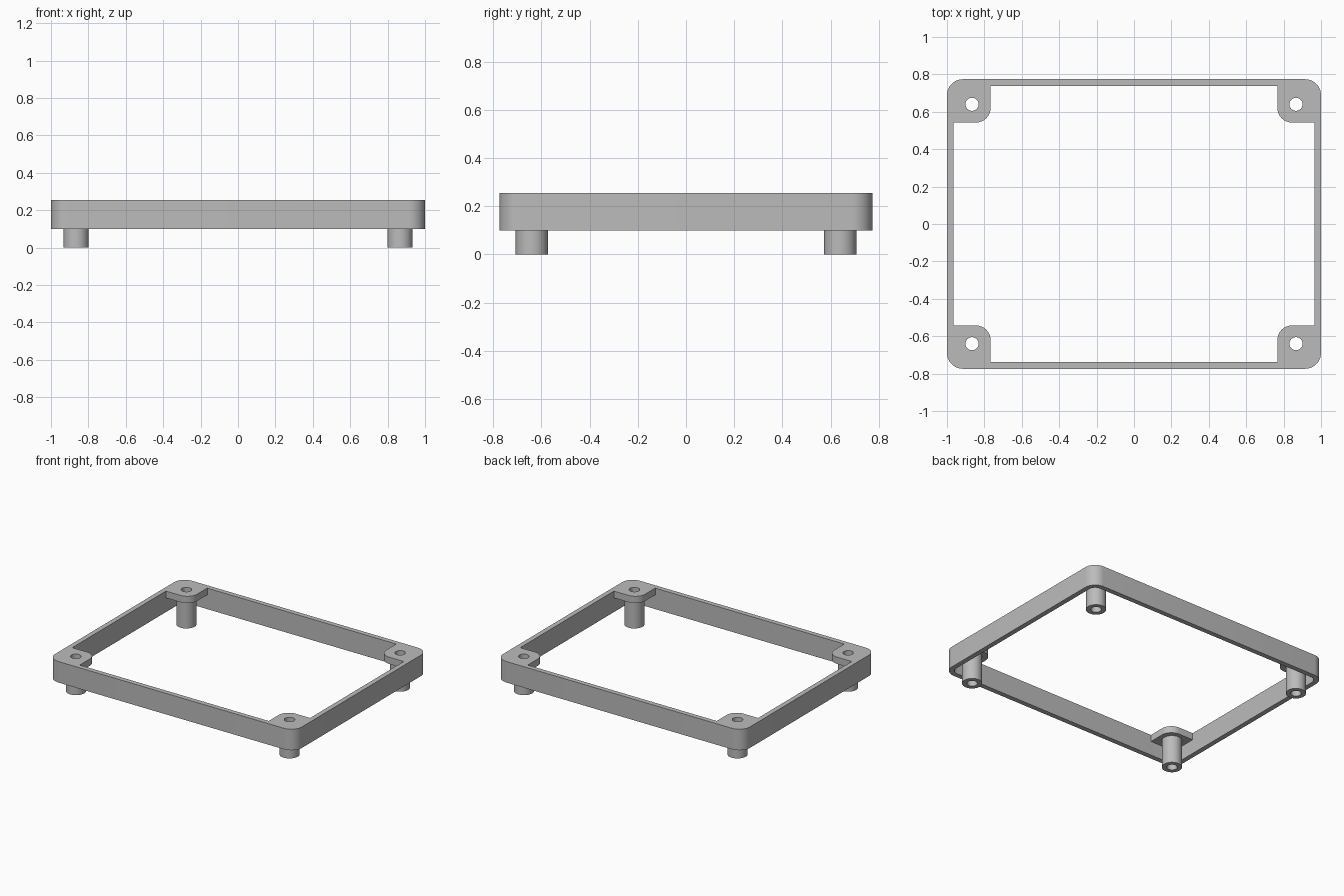
import bpy
import bmesh
from math import cos, sin, pi, radians

if "Cube" in bpy.data.objects:
    bpy.data.objects.remove(bpy.data.objects["Cube"])

# Main sizes
HALF_X, HALF_Y = 1.0, 0.774
WALL, CORNER = 0.036, 0.085
BASE, TOP, TAB = 0.1, 0.254, 0.05
TAB_X, TAB_Y = 0.766, 0.542
POST_X, POST_Y = 0.866, 0.64
POST_R, HOLE_R = 0.067, 0.035
QUADRANTS = [(1, 1), (-1, 1), (-1, -1), (1, -1)]

grey = bpy.data.materials.new("plain grey")
grey.use_nodes = True
grey.diffuse_color = (0.5, 0.5, 0.5, 1)
grey.node_tree.nodes["Principled BSDF"].inputs["Base Color"].default_value = (0.5, 0.5, 0.5, 1)


def arc(cx, cy, r, start, end, steps=10):
    angles = [radians(start + (end - start) * i / steps) for i in range(steps + 1)]
    return [(cx + r * cos(a), cy + r * sin(a)) for a in angles]


def four_way(quarter):
    """Mirror a quarter outline into a closed loop."""
    loop = []
    for sx, sy in QUADRANTS:
        pts = quarter if sx * sy > 0 else quarter[::-1]
        loop += [(sx * x, sy * y) for x, y in pts]
    return loop


def rounded_rect(hx, hy, r):
    return four_way(arc(hx - r, hy - r, r, 0, 90))


def circle(cx, cy, r):
    return arc(cx, cy, r, 0, 360, 40)[:-1]


def prism(name, outlines, z0, z1):
    """Extrude one or more closed outlines between two heights."""
    bm = bmesh.new()
    for outline in outlines:
        face = bm.faces.new([bm.verts.new((x, y, z0)) for x, y in outline])
        ext = bmesh.ops.extrude_face_region(bm, geom=[face], use_keep_orig=True)
        for v in ext["geom"]:
            if isinstance(v, bmesh.types.BMVert):
                v.co.z = z1
    bmesh.ops.recalc_face_normals(bm, faces=bm.faces)
    mesh = bpy.data.meshes.new(name)
    bm.to_mesh(mesh)
    bm.free()
    mesh.materials.append(grey)
    obj = bpy.data.objects.new(name, mesh)
    bpy.context.collection.objects.link(obj)
    return obj


def combine(body, tool, operation):
    """Apply a boolean and discard the tool."""
    tool.hide_render = True
    bpy.context.view_layer.objects.active = body
    mod = body.modifiers.new(tool.name, "BOOLEAN")
    mod.operation, mod.solver, mod.object = operation, "EXACT", tool
    bpy.ops.object.modifier_apply(modifier=mod.name)
    bpy.data.objects.remove(tool)


# Rounded outer block
frame = prism("mounting_frame", [rounded_rect(HALF_X, HALF_Y, CORNER)], BASE, TOP)

# Central opening that leaves a rounded tab in each corner
in_x, in_y = HALF_X - WALL, HALF_Y - WALL
tab_edge = [(in_x, TAB_Y)] + arc(TAB_X + 0.08, TAB_Y + 0.08, 0.08, 270, 180) + [(TAB_X, in_y)]
combine(frame, prism("opening", [four_way(tab_edge)], BASE - 0.1, TOP + 0.1), "DIFFERENCE")

# Space under the tabs, inside the wall
pocket = rounded_rect(in_x, in_y, CORNER - WALL)
combine(frame, prism("pocket", [pocket], BASE - 0.1, TOP - TAB), "DIFFERENCE")

# Hollow posts hanging from the tabs
centres = [(sx * POST_X, sy * POST_Y) for sx, sy in QUADRANTS]
posts = [circle(x, y, POST_R) for x, y in centres]
combine(frame, prism("posts", posts, 0, TOP - TAB / 2), "UNION")
holes = [circle(x, y, HOLE_R) for x, y in centres]
combine(frame, prism("screw_holes", holes, -0.1, TOP + 0.1), "DIFFERENCE")

# Smooth the round surfaces, keep the edges sharp
bpy.ops.object.select_all(action="DESELECT")
frame.select_set(True)
bpy.context.view_layer.objects.active = frame
bpy.ops.object.shade_smooth_by_angle(angle=radians(30))
